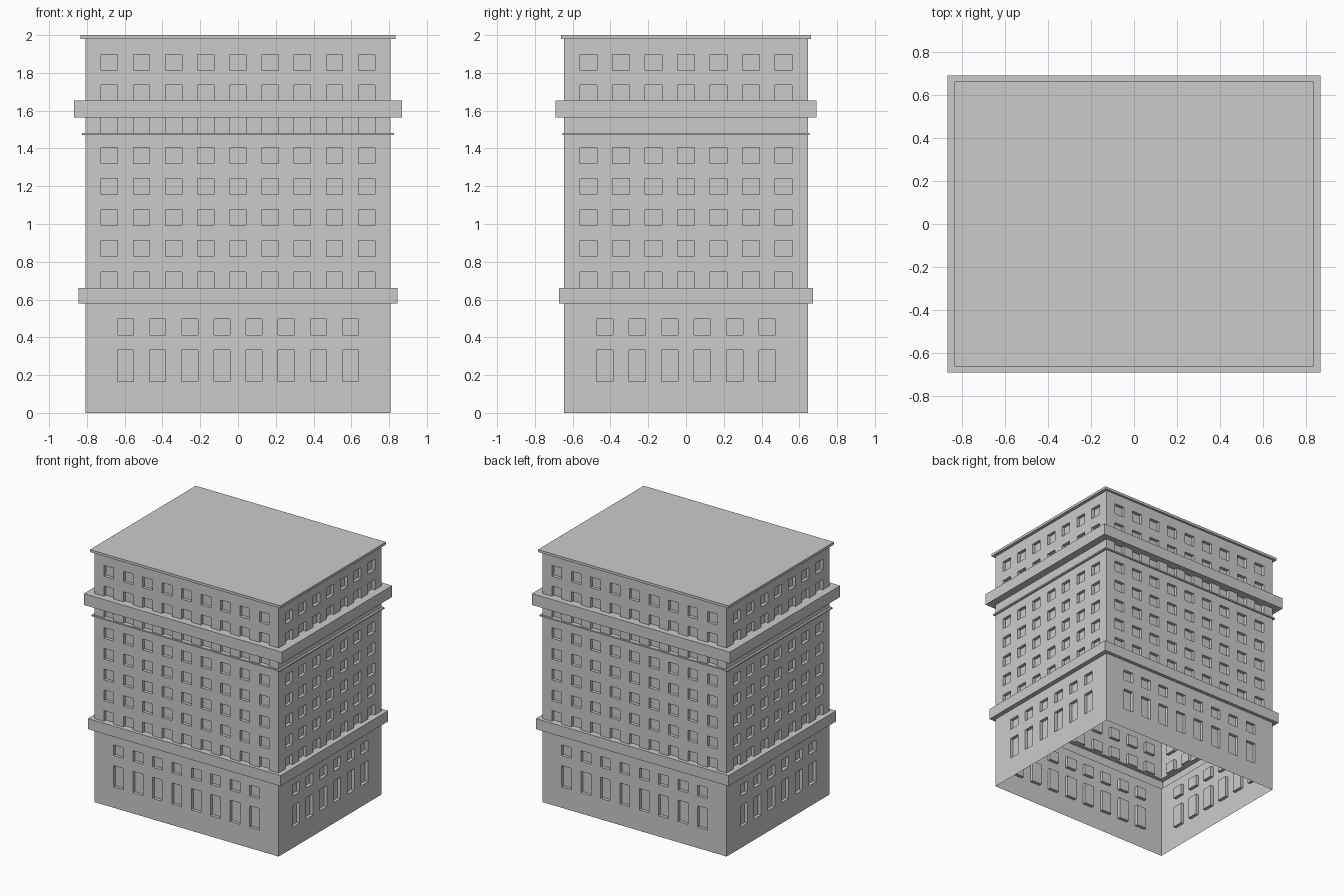
import bpy, bmesh

if "Cube" in bpy.data.objects:
    bpy.data.objects.remove(bpy.data.objects["Cube"])

HX, HY = 0.808, 0.645      # half size of the tower body
DEPTH = 0.025              # window recess


def finish(name, bm):
    bmesh.ops.remove_doubles(bm, verts=bm.verts, dist=1e-5)
    me = bpy.data.meshes.new(name)
    bm.to_mesh(me)
    bm.free()
    ob = bpy.data.objects.new(name, me)
    bpy.context.collection.objects.link(ob)


def quad(bm, pts):
    return bm.faces.new([bm.verts.new(p) for p in pts])


# The four sides: (half width, map from (along, inward, height) to xyz)
SIDES = [
    (HX, lambda u, d, z: (u, d - HY, z)),
    (HY, lambda u, d, z: (HX - d, u, z)),
    (HX, lambda u, d, z: (-u, HY - d, z)),
    (HY, lambda u, d, z: (d - HX, -u, z)),
]


def recess(bm, f, u0, u1, z0, z1):
    c = [(u0, z0), (u1, z0), (u1, z1), (u0, z1)]
    quad(bm, [f(u, DEPTH, z) for u, z in c])
    for a, b in zip(c, c[1:] + c[:1]):
        quad(bm, [f(a[0], 0, a[1]), f(b[0], 0, b[1]),
                  f(b[0], DEPTH, b[1]), f(a[0], DEPTH, a[1])])


def walls(name, zb, zt, rows, front, side):
    """Storey block; front/side = (window count, spacing, width)."""
    bm = bmesh.new()
    zs = [zb] + [z for r in rows for z in r] + [zt]
    for k, (h, f) in enumerate(SIDES):
        n, step, w = side if k % 2 else front
        us = [-h]
        for i in range(n):
            c = (i - (n - 1) / 2) * step
            us += [c - w / 2, c + w / 2]
        us.append(h)
        for j in range(len(zs) - 1):
            z0, z1 = zs[j], zs[j + 1]
            if z1 - z0 < 1e-4:
                continue
            for i in range(len(us) - 1):
                u0, u1 = us[i], us[i + 1]
                if i % 2 and j % 2:
                    recess(bm, f, u0, u1, z0, z1)
                else:
                    quad(bm, [f(u0, 0, z0), f(u1, 0, z0), f(u1, 0, z1), f(u0, 0, z1)])
    finish(name, bm)


def ledge(name, ox, oy, z0, z1, cap=False):
    """Hollow moulding stepping out of the wall; cap closes it as a roof."""
    bm = bmesh.new()
    prof = [(HX, HY, z0), (ox, oy, z0), (ox, oy, z1)]
    if not cap:
        prof.append((HX, HY, z1))
    rings = [[bm.verts.new((sx * x, sy * y, z))
              for sx, sy in ((-1, -1), (1, -1), (1, 1), (-1, 1))]
             for x, y, z in prof]
    for a, b in zip(rings, rings[1:]):
        for i in range(4):
            j = (i + 1) % 4
            bm.faces.new((a[i], a[j], b[j], b[i]))
    if cap:
        bm.faces.new(rings[-1])
    finish(name, bm)


UP_F, UP_S = (9, 0.1703, 0.086), (7, 0.172, 0.088)
LOW_F, LOW_S = (8, 0.1703, 0.086), (6, 0.172, 0.088)

# Ground floors: tall windows with small ones above
walls("base_walls", 0, 0.578, [(0.165, 0.334), (0.413, 0.498)], LOW_F, LOW_S)
ledge("lower_ledge", 0.845, 0.672, 0.578, 0.662)

# Main storeys, the lowest row sitting on the ledge
rows = [(0.662, 0.747)] + [(0.827 + 0.1643 * i, 0.912 + 0.1643 * i) for i in range(4)]
walls("main_walls", 0.662, 1.472, rows, UP_F, UP_S)
ledge("string_course", 0.825, 0.655, 1.472, 1.483)

# Frieze: recessed panels on front and back only
walls("frieze", 1.483, 1.563, [(1.483, 1.563)], UP_F, (0, 0, 0))
ledge("upper_ledge", 0.868, 0.69, 1.563, 1.653)

# Top storeys and flat roof
walls("top_walls", 1.653, 1.98, [(1.653, 1.735), (1.812, 1.897)], UP_F, UP_S)
ledge("roof", 0.834, 0.662, 1.98, 2.0, cap=True)
